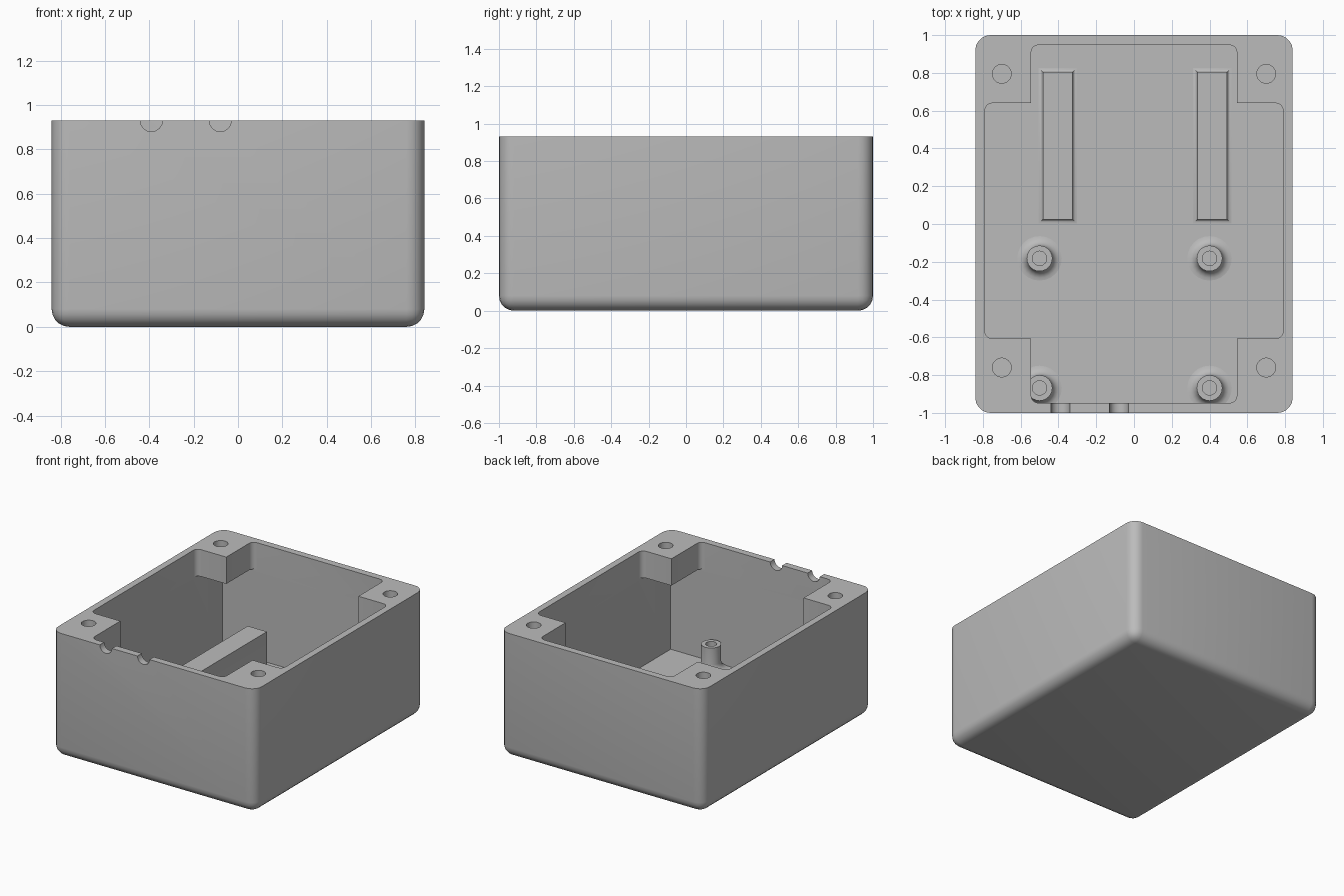
import bpy, bmesh, math
from mathutils import Matrix, Vector

if "Cube" in bpy.data.objects:
    bpy.data.objects.remove(bpy.data.objects["Cube"])

grey = bpy.data.materials.new("plain_grey")
grey.diffuse_color = (0.5, 0.5, 0.5, 1)
grey.use_nodes = True
grey.node_tree.nodes["Principled BSDF"].inputs["Base Color"].default_value = grey.diffuse_color

W, D, H = 0.84, 1.0, 0.93      # half width, half depth, height
FLOOR = 0.06
IX, IY = 0.79, 0.948           # inner half sizes


def add_object(name, bm):
    bmesh.ops.recalc_face_normals(bm, faces=bm.faces)
    me = bpy.data.meshes.new(name)
    bm.to_mesh(me)
    bm.free()
    me.materials.append(grey)
    ob = bpy.data.objects.new(name, me)
    bpy.context.collection.objects.link(ob)
    return ob


def activate(ob):
    bpy.ops.object.select_all(action='DESELECT')
    ob.select_set(True)
    bpy.context.view_layer.objects.active = ob


def smooth(ob):
    activate(ob)
    bpy.ops.object.shade_smooth_by_angle(angle=math.radians(35))


def prism(points, z0, z1):
    """Extruded outline, returned as bmesh."""
    bm = bmesh.new()
    base = bm.faces.new([bm.verts.new((x, y, z0)) for x, y in points])
    res = bmesh.ops.extrude_face_region(bm, geom=[base])
    top = [v for v in res["geom"] if isinstance(v, bmesh.types.BMVert)]
    bmesh.ops.translate(bm, verts=top, vec=(0, 0, z1 - z0))
    return bm


def rect(x, y):
    return [(-x, -y), (x, -y), (x, y), (-x, y)]


def vertical(e):
    return abs(e.verts[0].co.z - e.verts[1].co.z) > 0.1


def cylinder(r, depth, loc, rot=None, n=24):
    bm = bmesh.new()
    m = Matrix.Translation(loc) @ (rot or Matrix.Identity(4))
    bmesh.ops.create_cone(bm, cap_ends=True, segments=n, radius1=r, radius2=r,
                          depth=depth, matrix=m)
    return bm


def cut(ob, name, bm):
    cutter = add_object(name, bm)
    cutter.hide_render = True
    mod = ob.modifiers.new("cut", 'BOOLEAN')
    mod.operation = 'DIFFERENCE'
    mod.solver = 'EXACT'
    mod.object = cutter
    activate(ob)
    bpy.ops.object.modifier_apply(modifier=mod.name)
    bpy.data.objects.remove(cutter)


# Outer shell: rounded upright and bottom edges
bm = prism(rect(W, D), 0, H)
edges = [e for e in bm.edges if vertical(e) or all(v.co.z < 0.01 for v in e.verts)]
bmesh.ops.bevel(bm, geom=edges, offset=0.08, segments=5, profile=0.5, affect='EDGES')
shell = add_object("enclosure", bm)

# Main cavity below the corner screw blocks
cut(shell, "cavity_cutter", prism(rect(IX, IY), FLOOR, 0.73))

# Cross-shaped opening, leaving a screw block in each corner
PX, PB, PF = 0.545, 0.64, -0.607
cross = [(-PX, -IY), (PX, -IY), (PX, PF), (IX, PF), (IX, PB), (PX, PB),
         (PX, IY), (-PX, IY), (-PX, PB), (-IX, PB), (-IX, PF), (-PX, PF)]
bm = prism(cross, 0.7, 1.1)
edges = [e for e in bm.edges if vertical(e)
         and (abs(e.verts[0].co.x) > 0.7 or abs(e.verts[0].co.y) > 0.9)]
bmesh.ops.bevel(bm, geom=edges, offset=0.04, segments=4, profile=0.5, affect='EDGES')
cut(shell, "opening_cutter", bm)

# Screw holes in the corner blocks
for x in (-0.7, 0.7):
    for y in (-0.76, 0.795):
        cut(shell, "screw_cutter", cylinder(0.05, 0.3, Vector((x, y, H))))

# Half-round cable notches in the front wall
for x in (-0.39, -0.08):
    cut(shell, "notch_cutter", cylinder(0.05, 0.14, Vector((x, -0.975, H)),
                                        Matrix.Rotation(math.pi / 2, 4, 'X'), 16))
smooth(shell)


# Support rails with a flared foot
def rail(name, cx):
    hx, hy, cy, f = 0.079, 0.39, 0.415, 0.022
    levels = [(f, FLOOR - 0.02)]
    for i in range(5):
        a = i / 4 * math.pi / 2
        levels.append((f * (1 - math.sin(a)), FLOOR + f * (1 - math.cos(a))))
    levels.append((0, 0.37))
    bm = bmesh.new()
    rings = [[bm.verts.new((cx + x, cy + y, z)) for x, y in rect(hx + g, hy + g)]
             for g, z in levels]
    for a, b in zip(rings, rings[1:]):
        for i in range(4):
            j = (i + 1) % 4
            bm.faces.new((a[i], a[j], b[j], b[i]))
    bm.faces.new(rings[0])
    bm.faces.new(rings[-1])
    smooth(add_object(name, bm))


rail("left_rail", -0.404)
rail("right_rail", 0.414)


# Hollow standoffs with a filleted foot
def standoff(name, cx, cy):
    r, hole, top, f = 0.068, 0.038, 0.235, 0.05
    prof = [(0, 0.11), (hole, 0.11), (hole, top), (r, top)]
    for i in range(6):
        a = i / 5 * math.pi / 2
        prof.append((r + f * (1 - math.cos(a)), FLOOR + f * (1 - math.sin(a))))
    prof += [(r + f, FLOOR - 0.02), (0, FLOOR - 0.02)]
    bm = bmesh.new()
    vs = [bm.verts.new((cx + p, cy, z)) for p, z in prof]
    es = [bm.edges.new(p) for p in zip(vs, vs[1:])]
    bmesh.ops.spin(bm, geom=vs + es, cent=(cx, cy, 0), axis=(0, 0, 1),
                   angle=2 * math.pi, steps=24)
    bmesh.ops.remove_doubles(bm, verts=bm.verts, dist=0.0005)
    smooth(add_object(name, bm))


for side, x in (("left", -0.5), ("right", 0.4)):
    for row, y in (("front", -0.868), ("middle", -0.182)):
        standoff(f"{side}_{row}_standoff", x, y)
